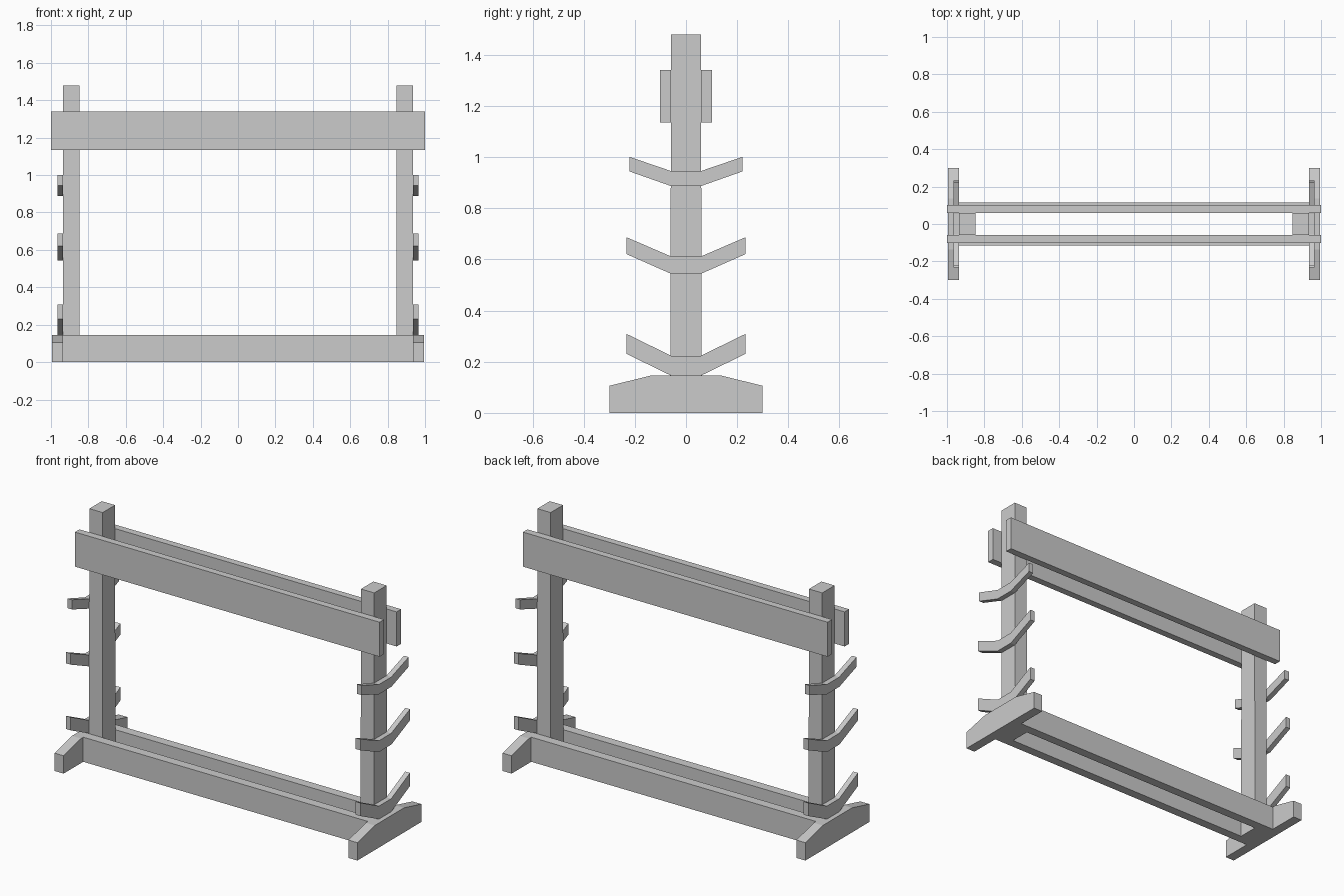
import bpy

if "Cube" in bpy.data.objects:
    bpy.data.objects.remove(bpy.data.objects["Cube"])


def prism(name, profile, x0, x1):
    """Extrude a (y, z) profile along x from x0 to x1."""
    n = len(profile)
    verts = [(x, y, z) for x in (x0, x1) for y, z in profile]
    faces = [tuple(reversed(range(n))), tuple(range(n, 2 * n))]
    faces += [(i, (i + 1) % n, (i + 1) % n + n, i + n) for i in range(n)]
    if x0 > x1:
        faces = [tuple(reversed(f)) for f in faces]
    mesh = bpy.data.meshes.new(name)
    mesh.from_pydata(verts, [], faces)
    obj = bpy.data.objects.new(name, mesh)
    bpy.context.collection.objects.link(obj)
    return obj


def box_profile(y0, y1, z0, z1):
    return [(y0, z0), (y1, z0), (y1, z1), (y0, z1)]


# Side frames: post, foot and three upturned peg arms at each end
foot = [(-0.30, 0), (0.30, 0), (0.30, 0.106), (0.137, 0.146),
        (-0.137, 0.146), (-0.30, 0.106)]
post = [(-0.062, 0), (0.062, 0), (0.058, 1.48), (-0.058, 1.48)]

# Arms: half span, bottom centre z, thickness at centre, tip rise, tip thickness
arms = {
    "lower": (0.233, 0.146, 0.077, 0.085, 0.078),
    "middle": (0.233, 0.544, 0.067, 0.077, 0.066),
    "upper": (0.221, 0.887, 0.058, 0.057, 0.057),
}

for side, s in (("left", -1), ("right", 1)):
    prism(f"{side}_post", post, s * 0.848, s * 0.935)
    prism(f"{side}_foot", foot, s * 0.935, s * 0.994)
    for level, (w, z, t, rise, tip) in arms.items():
        half = [(0.059, z), (w, z + rise), (w, z + rise + tip), (0.057, z + t)]
        profile = half + [(-y, h) for y, h in reversed(half)]
        prism(f"{side}_{level}_arm", profile, s * 0.935, s * 0.966)

# Long rails on the front and back of the posts
for side, s in (("front", -1), ("back", 1)):
    y0, y1 = sorted((s * 0.059, s * 0.101))
    prism(f"{side}_top_plank", box_profile(y0, y1, 1.135, 1.34), -1.0, 1.0)
    y0, y1 = sorted((s * 0.061, s * 0.116))
    prism(f"{side}_base_beam", box_profile(y0, y1, 0, 0.146), -0.935, 0.935)
